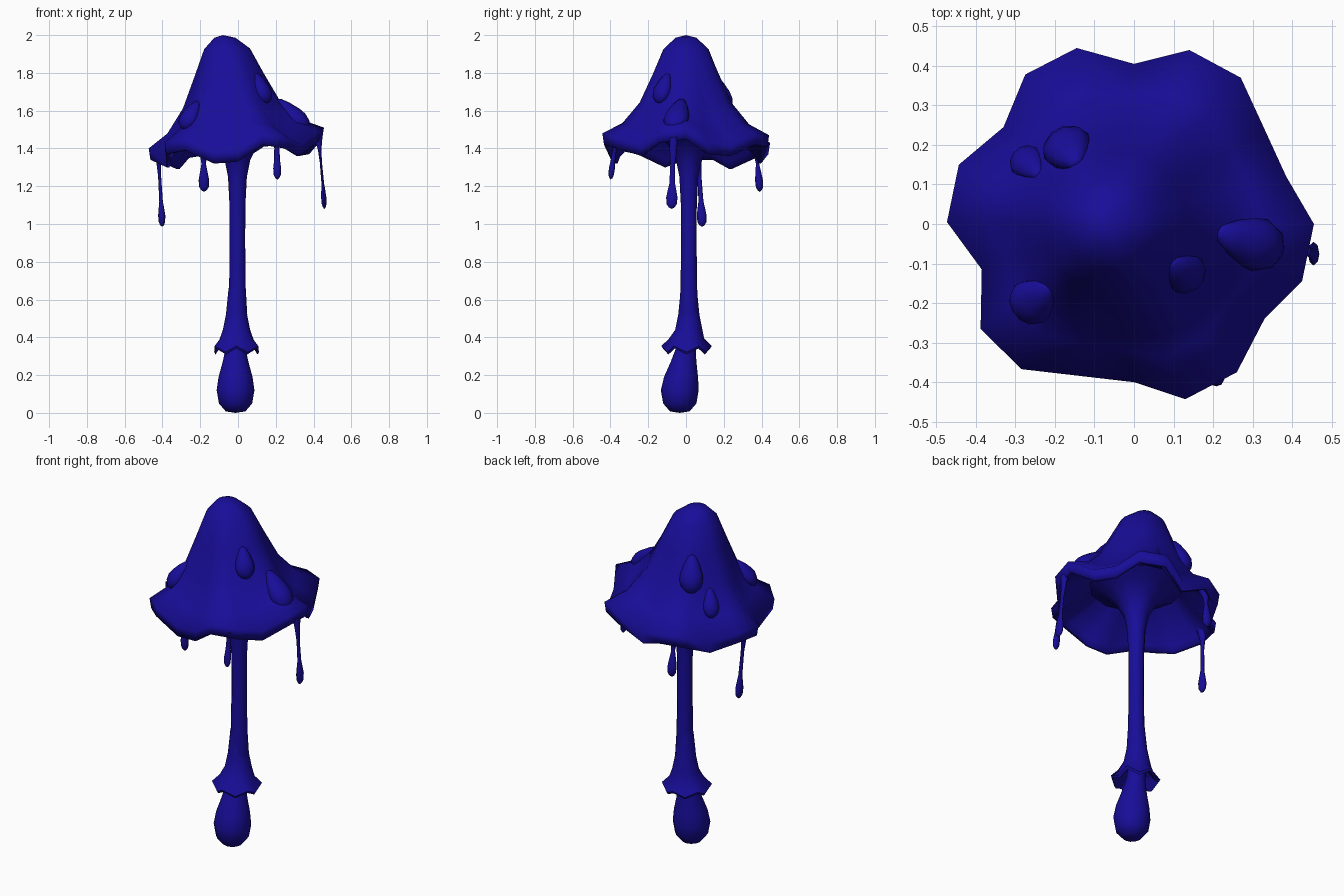
import bpy, bmesh, math
from mathutils import Vector
from mathutils.bvhtree import BVHTree

if "Cube" in bpy.data.objects:
    bpy.data.objects.remove(bpy.data.objects["Cube"])

mat = bpy.data.materials.new("deep_blue")
mat.diffuse_color = (0.009, 0.004, 0.32, 1)
mat.use_nodes = True
mat.node_tree.nodes["Principled BSDF"].inputs["Base Color"].default_value = mat.diffuse_color


def loft(name, rings, start_tip=None, end_tip=None, angle=60):
    """Skin a list of equal-length point rings, optionally closed by tips."""
    bm = bmesh.new()
    loops = [[bm.verts.new(p) for p in r] for r in rings]
    n = len(rings[0])
    for a, b in zip(loops, loops[1:]):
        for i in range(n):
            j = (i + 1) % n
            bm.faces.new((a[i], a[j], b[j], b[i]))
    for tip, ring in ((start_tip, loops[0]), (end_tip, loops[-1])):
        if tip is not None:
            v = bm.verts.new(tip)
            for i in range(n):
                bm.faces.new((v, ring[i], ring[(i + 1) % n]))
    bmesh.ops.recalc_face_normals(bm, faces=bm.faces)
    me = bpy.data.meshes.new(name)
    bm.to_mesh(me)
    bm.free()
    ob = bpy.data.objects.new(name, me)
    bpy.context.collection.objects.link(ob)
    me.materials.append(mat)
    bpy.ops.object.select_all(action='DESELECT')
    ob.select_set(True)
    bpy.context.view_layer.objects.active = ob
    bpy.ops.object.shade_smooth_by_angle(angle=math.radians(angle))
    return ob


def circle(x, y, z, rx, ry=None, n=12):
    ry = rx if ry is None else ry
    return [Vector((x + rx * math.cos(2 * math.pi * i / n),
                    y + ry * math.sin(2 * math.pi * i / n), z)) for i in range(n)]


# Cap rim: x, y and lower edge height, counter-clockwise
rim = [(.455, 0, 1.45), (.385, .12, 1.37), (.33, .24, 1.36), (.27, .37, 1.42),
       (.14, .44, 1.41), (0, .405, 1.32), (-.145, .445, 1.37), (-.275, .378, 1.35),
       (-.33, .245, 1.29), (-.443, .15, 1.34), (-.473, .005, 1.34), (-.385, -.115, 1.30),
       (-.388, -.265, 1.37), (-.285, -.367, 1.39), (-.13, -.385, 1.32), (0, -.40, 1.33),
       (.13, -.443, 1.42), (.26, -.375, 1.40), (.33, -.24, 1.36), (.425, -.145, 1.43)]
LIP = .06


def cap_ring(f, h, top=2.0):
    """Ring at radial fraction f, dropped by fraction h from the peak."""
    pts = []
    for x, y, z in rim:
        k = (.43 / math.hypot(x, y)) * (1 - f * f) + f * f
        zz = z * f + 1.38 * (1 - f) + LIP
        pts.append(Vector((x * k * f - .08 * (1 - f), y * k * f, top + (zz - top) * h)))
    return pts


outer = [cap_ring(f, h) for f, h in
         ((.13, .025), (.28, .13), (.42, .38), (.58, .665), (.78, .88), (1, 1))]
lip = [[Vector((x * s, y * s, z)) for x, y, z in rim] for s in (.98, .94)]
under = [[p - Vector((0, 0, .05)) for p in cap_ring(f, h)]
         for f, h in ((.9, .97), (.72, .87), (.52, .72))]
cap = loft("cap", outer + lip + under, (-.08, 0, 2.0), (-.02, 0, 1.62), angle=88)

# Stem with flared top
stem = [(.05, .40), (.052, .52), (.044, .66), (.041, .9), (.042, 1.1), (.05, 1.25),
        (.068, 1.34), (.11, 1.42), (.18, 1.475), (.25, 1.51)]
loft("stem", [circle(-.003, .015, z, r) for r, z in stem], end_tip=(0, .015, 1.54))

# Ragged skirt around the stem
skirt = []
for r, z, wob in ((.042, .66, 0), (.056, .52, 0), (.072, .44, 0), (.092, .39, .2), (.126, .338, 1),
                  (.118, .325, 1), (.075, .375, .3), (.045, .42, 0)):
    ring = circle(-.008, .003 + .012 * (z > .43), z, r, n=12)
    for i, p in enumerate(ring):
        s = 1 if i % 2 else -1
        p.z += wob * s * .016
        p.x *= 1 + wob * s * .06
        p.y *= 1 + wob * s * .06
    skirt.append(ring)
loft("stem_skirt", skirt)

# Bulb at the base
bulb = [(.048, .42), (.053, .34), (.068, .27), (.09, .19), (.1, .12), (.088, .05), (.052, .008)]
loft("base_bulb", [circle(-.013, .012 - .045 * min(1, (.42 - z) / .27), z, r) for r, z in bulb],
     end_tip=(-.013, -.033, 0))

# Drips hanging from the rim: top point, bottom point, bulb radii, top radius
drips = [((-.425, .06, 1.40), (-.402, .085, .985), .019, .026, .034),
         ((-.183, .37, 1.40), (-.18, .39, 1.17), .028, .021, .038),
         ((.205, -.37, 1.44), (.208, -.398, 1.235), .021, .016, .032),
         ((.425, -.065, 1.46), (.457, -.076, 1.08), .014, .03, .022)]
for k, (top, bot, rx, ry, rt) in enumerate(drips):
    top, bot = Vector(top), Vector(bot)
    length = top.z - bot.z
    rings = []
    # Upper neck thins out, then swells into a droplet near the bottom
    for d, s in ((length, None), (length * .82, .65), (length * .65, .42), (.135, .5),
                 (.10, .75), (.06, 1), (.025, .9), (.008, .5)):
        if d < .14 and d > length * .6:
            continue
        c = bot.lerp(top, (d / length) ** 1.3)
        c.z = bot.z + d
        if s is None:
            rings.append(circle(*c, rt, n=8))
        else:
            rings.append(circle(*c, rx * s, ry * s, n=8))
    loft("drip_%d" % (k + 1), rings, top, bot)

# Teardrop warts lying on the cap slope: x, y, half length, half width
tree = BVHTree.FromPolygons([v.co.copy() for v in cap.data.vertices],
                            [tuple(p.vertices) for p in cap.data.polygons])
warts = [(.29, -.045, .118, .068), (.125, -.12, .088, .054), (-.25, -.19, .09, .06),
         (-.165, .185, .105, .064), (-.265, .15, .082, .045)]
for k, (x, y, half, wide) in enumerate(warts):
    hit, nor, _, _ = tree.ray_cast(Vector((x, y, 3)), Vector((0, 0, -1)))
    if nor.z < 0:
        nor = -nor
    down = (Vector((0, 0, -1)) + nor * nor.z).normalized()
    side = nor.cross(down)
    rings = []
    for t, s in ((-.9, .3), (-.5, .65), (0, .93), (.35, 1), (.7, .8), (.93, .4)):
        c = hit + down * half * t
        rings.append([c + side * wide * s * math.cos(a) + nor * wide * .75 * s * math.sin(a)
                      for a in (2 * math.pi * i / 10 for i in range(10))])
    loft("wart_%d" % (k + 1), rings, hit - down * half, hit + down * half)
